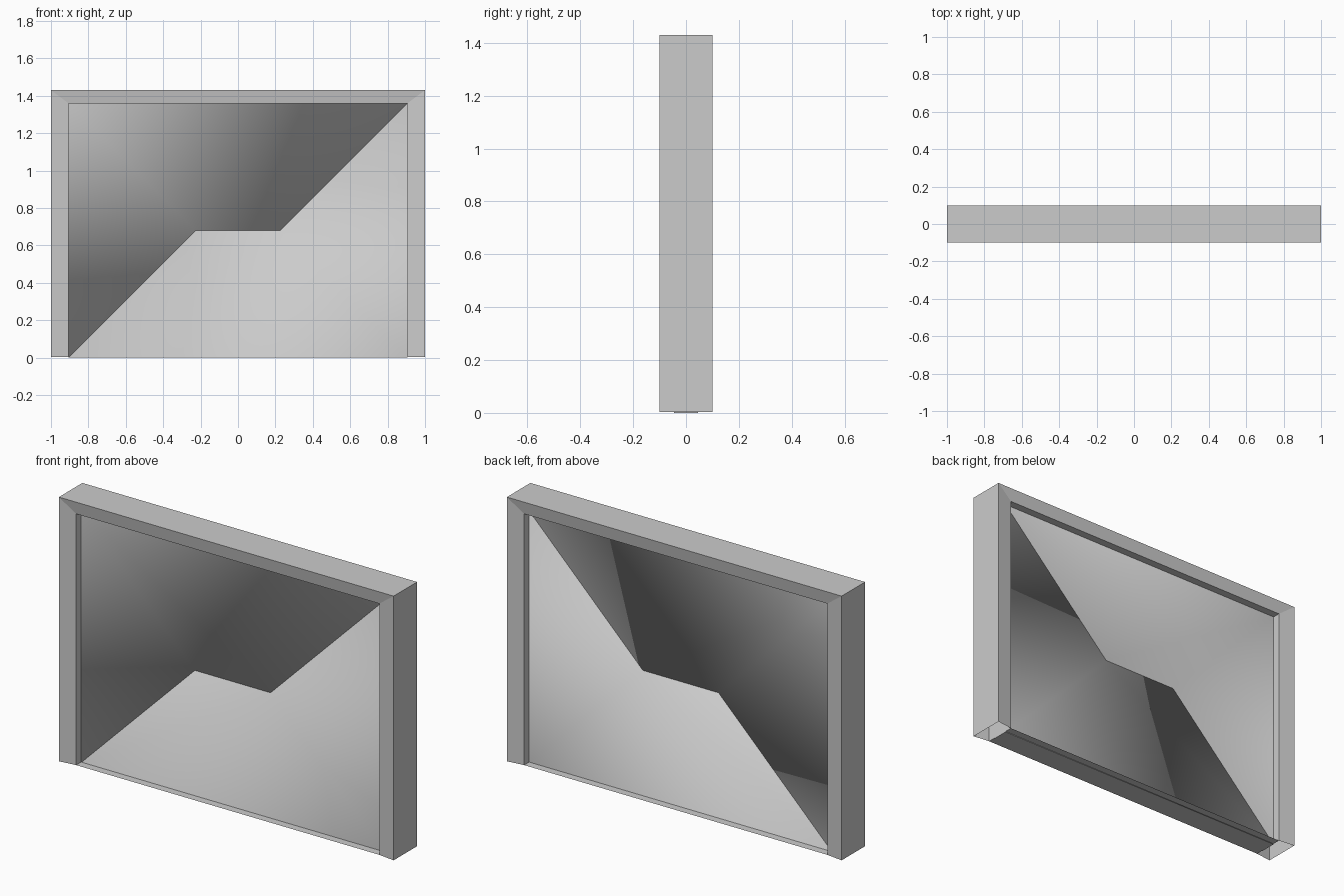
import bpy
import bmesh

cube = bpy.data.objects.get("Cube")
if cube:
    bpy.data.objects.remove(cube, do_unlink=True)

# Overall sizes
HALF_W, TOP, BASE = 1.0, 1.43, 0.003
IN_W, IN_TOP = 0.906, 1.36
OUT_Y, IN_Y, SASH_Y = 0.1, 0.088, 0.045
MID_Z = IN_TOP / 2
RIDGE = IN_W - MID_Z

grey = bpy.data.materials.new("plain_grey")
grey.use_nodes = True
grey.diffuse_color = (0.6, 0.6, 0.6, 1)
grey.node_tree.nodes["Principled BSDF"].inputs["Base Color"].default_value = (0.6, 0.6, 0.6, 1)


def finish(name, bm):
    bmesh.ops.recalc_face_normals(bm, faces=bm.faces[:])
    mesh = bpy.data.meshes.new(name)
    bm.to_mesh(mesh)
    bm.free()
    mesh.materials.append(grey)
    obj = bpy.data.objects.new(name, mesh)
    bpy.context.collection.objects.link(obj)
    return obj


# Mitred frame: two posts and a head, open at the foot, faces sloping inwards
def path(w, top):
    return [(-w, BASE), (-w, top), (w, top), (w, BASE)]


bm = bmesh.new()
stations = []
for (ox, oz), (ix, iz) in zip(path(HALF_W, TOP), path(IN_W, IN_TOP)):
    ring = [(ox, -OUT_Y, oz), (ox, OUT_Y, oz), (ix, IN_Y, iz), (ix, -IN_Y, iz)]
    stations.append([bm.verts.new(co) for co in ring])
for a, b in zip(stations, stations[1:]):
    for i in range(4):
        j = (i + 1) % 4
        bm.faces.new((a[i], a[j], b[j], b[i]))
finish("window_frame", bm)

# Thin sill between the posts
bm = bmesh.new()
bm.faces.new([bm.verts.new((x, y, BASE)) for x, y in
              ((-IN_W, -IN_Y), (IN_W, -IN_Y), (IN_W, IN_Y), (-IN_W, IN_Y))])
finish("sill", bm)

# Sash: two interlocking halves, softly shaded along the joint
TL, TR = (-IN_W, IN_TOP), (IN_W, IN_TOP)
BL, BR = (-IN_W, 0), (IN_W, 0)
RL, RR = (-RIDGE, MID_Z), (RIDGE, MID_Z)
joint = [BL, RL, RR, TR]


def sash_half(name, corner, panels):
    bm = bmesh.new()
    front, back = ({p: bm.verts.new((p[0], y, p[1])) for p in joint + [corner]}
                   for y in (-SASH_Y, SASH_Y))
    for side in (front, back):
        for panel in panels:
            bm.faces.new([side[p] for p in panel])
    outline = joint + [corner]
    for i, p in enumerate(outline):
        q = outline[(i + 1) % len(outline)]
        bm.faces.new((front[p], front[q], back[q], back[p]))
    for face in bm.faces:
        face.smooth = True
    # Outer rim stays crisp
    for edge in bm.edges:
        points = {(v.co.x, v.co.z) for v in edge.verts}
        on_rim = all(abs(abs(x) - IN_W) < 0.001 for x, z in points)
        if on_rim:
            flat_x = len({round(x, 3) for x, z in points}) == 1
            flat_z = len({round(z, 3) for x, z in points}) == 1
            edge.smooth = not (flat_x or flat_z)
    finish(name, bm)


sash_half("sash_upper", TL, [(TL, TR, RR, RL), (TL, RL, BL)])
sash_half("sash_lower", BR, [(BL, BR, RR, RL), (BR, TR, RR)])
